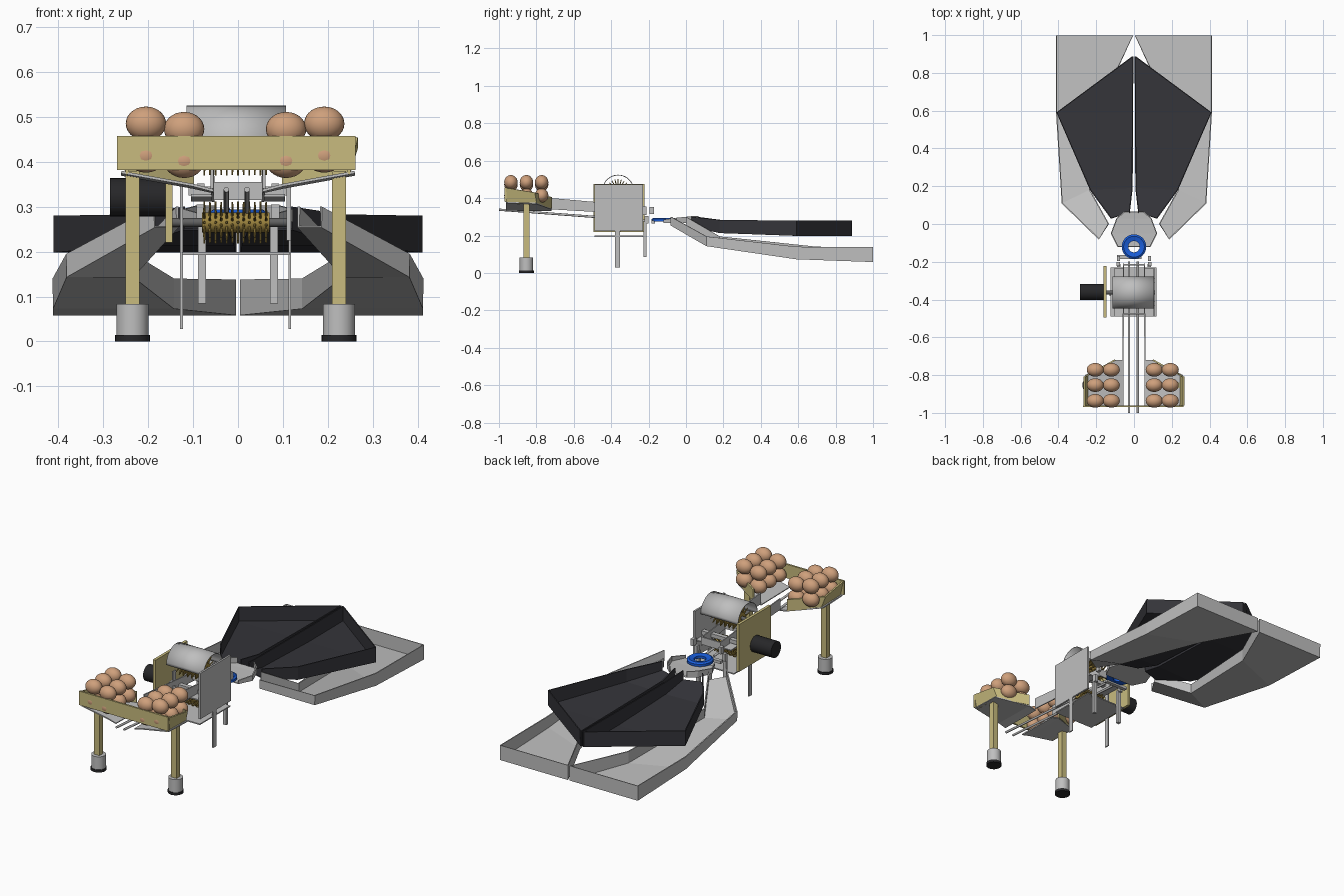
import bpy, bmesh, math
from mathutils import Vector, Matrix

cube = bpy.data.objects.get("Cube")
if cube:
    bpy.data.objects.remove(cube)


def material(name, r, g, b):
    m = bpy.data.materials.new(name)
    m.use_nodes = True
    m.diffuse_color = (r, g, b, 1)
    m.node_tree.nodes["Principled BSDF"].inputs["Base Color"].default_value = (r, g, b, 1)
    return m


STEEL = material("light steel", .52, .52, .52)
TRAY = material("charcoal", .035, .035, .042)
WOOD = material("pale wood", .58, .5, .21)
EGG = material("egg shell", .62, .35, .2)
BLUE = material("blue", .01, .11, .7)
BRASS = material("brass", .35, .24, .05)
BLACK = material("black", .02, .02, .022)
IRON = material("dark iron", .12, .12, .12)


def finish(name, bm, mat, smooth=False):
    bmesh.ops.recalc_face_normals(bm, faces=bm.faces)
    me = bpy.data.meshes.new(name)
    bm.to_mesh(me)
    bm.free()
    me.materials.append(mat)
    ob = bpy.data.objects.new(name, me)
    bpy.context.collection.objects.link(ob)
    if smooth:
        bpy.context.view_layer.objects.active = ob
        ob.select_set(True)
        bpy.ops.object.shade_smooth_by_angle(angle=math.radians(40))
        ob.select_set(False)
    return ob


def box(name, x, y, z, mat):
    """Box from three (low, high) ranges."""
    bm = bmesh.new()
    size = [b - a for a, b in (x, y, z)]
    mid = [(a + b) / 2 for a, b in (x, y, z)]
    bmesh.ops.create_cube(bm, size=1, matrix=Matrix.Translation(mid) @ Matrix.Diagonal((*size, 1)))
    return finish(name, bm, mat)


def add_cone(bm, a, b, r1, r2, sides):
    a, b = Vector(a), Vector(b)
    turn = (b - a).to_track_quat('Z', 'Y').to_matrix().to_4x4()
    bmesh.ops.create_cone(bm, cap_ends=True, segments=sides, radius1=r1, radius2=r2,
                          depth=(b - a).length, matrix=Matrix.Translation((a + b) / 2) @ turn)


def rod(name, a, b, r, mat, sides=24):
    bm = bmesh.new()
    add_cone(bm, a, b, r, r, sides)
    return finish(name, bm, mat, True)


def panels(name, quads, mat, thick=.006):
    """Sheet part made of joined quads."""
    bm = bmesh.new()
    for q in quads:
        bm.faces.new([bm.verts.new(p) for p in q])
    bmesh.ops.remove_doubles(bm, verts=bm.verts, dist=.0005)
    ob = finish(name, bm, mat)
    mod = ob.modifiers.new("sheet", 'SOLIDIFY')
    mod.thickness = thick
    mod.offset = 0
    return ob


def trough(name, sections, side, mat, end_wall=True):
    """Open channel; each section is inner x,y, outer x,y, floor z, rim z."""
    quads = []
    for s, t in zip(sections, sections[1:]):
        pt = lambda q, i, z: (q[i] * side, q[i + 1], q[z])
        quads.append([pt(s, 0, 4), pt(s, 2, 4), pt(t, 2, 4), pt(t, 0, 4)])
        for i in (0, 2):
            quads.append([pt(s, i, 4), pt(t, i, 4), pt(t, i, 5), pt(s, i, 5)])
    if end_wall:
        quads.append([pt(t, 0, 4), pt(t, 2, 4), pt(t, 2, 5), pt(t, 0, 5)])
    return panels(name, quads, mat)


# Collecting trays, mirrored left and right
LOWER = [(.135, .0, .185, -.08, .255, .3), (.235, .18, .38, .11, .145, .195),
         (.145, .7, .41, .59, .075, .14), (.007, .997, .41, .997, .06, .138)]
UPPER = [(.025, .06, .12, .03, .25, .3), (.01, .19, .23, .18, .215, .283),
         (.008, .59, .408, .59, .2, .28), (.006, .887, .01, .884, .2, .28)]
for label, s in (("left", 1), ("right", -1)):
    trough(label + "_lower_tray", LOWER, s, STEEL)
    trough(label + "_upper_tray", UPPER, s, TRAY, False)

# Distributor funnel and blue ring
FUNNEL = [(-.085, -.12, .085, -.12, .268, .285), (-.12, -.05, .12, -.05, .268, .295),
          (-.09, .03, .09, .03, .27, .303), (-.05, .065, .05, .065, .272, .303)]
trough("funnel", FUNNEL, 1, STEEL, False)
bm = bmesh.new()
profile = [(.03, .274), (.065, .274), (.065, .287), (.055, .294), (.03, .288)]
N = 32
rings = [[bm.verts.new((r * math.cos(k * math.tau / N), -.12 + r * math.sin(k * math.tau / N), z))
          for k in range(N)] for r, z in profile]
for a, b in zip(rings, rings[1:] + rings[:1]):
    for k in range(N):
        bm.faces.new((a[k], a[(k + 1) % N], b[(k + 1) % N], b[k]))
finish("sorting_ring", bm, BLUE, True)
box("ring_bar", (-.09, .04), (-.185, -.165), (.265, .28), STEEL)
for s in (1, -1):
    box("ring_leg", (s * .08 - .009, s * .08 + .009), (-.228, -.212), (.085, .275), STEEL)
    box("ring_guide", (s * .083 - .009, s * .083 + .009), (-.222, -.2), (.265, .305), STEEL)
    box("small_stop", (s * .083 - .008, s * .083 + .008), (-.195, -.17), (.315, .352), STEEL)

# Machine frame
box("side_plate", (.108, .118), (-.49, -.23), (.225, .472), STEEL)
box("motor_plate", (-.161, -.146), (-.495, -.222), (.22, .475), WOOD)
box("base_plate", (-.125, .115), (-.49, -.23), (.193, .199), STEEL)
for x in (-.126, .115):
    box("frame_leg", (x - .003, x + .003), (-.38, -.353), (.028, .375 if x < 0 else .225), STEEL)
rod("motor", (-.285, -.36, .321), (-.16, -.36, .321), .043, BLACK)

# Half-round drum cover
bm = bmesh.new()
R, STEPS = .085, 20
ends = [[bm.verts.new((x, -.363 + R * math.cos(k * math.pi / STEPS), .44 + R * math.sin(k * math.pi / STEPS)))
         for k in range(STEPS + 1)] for x in (-.115, .107)]
for k in range(STEPS):
    bm.faces.new((ends[0][k], ends[0][k + 1], ends[1][k + 1], ends[1][k]))
cover = finish("drum_cover", bm, STEEL, True)
cover.modifiers.new("sheet", 'SOLIDIFY').thickness = .004


# Spiked drums with their shafts
def spiked_drum(name, z, core, tip):
    rod(name + "_shaft", (-.15, -.363, z), (.11, -.363, z), .01, IRON, 16)
    rod(name + "_core", (-.08, -.363, z), (.07, -.363, z), core, BRASS)
    bm = bmesh.new()
    for i in range(12):
        for k in range(12):
            a = (k + i % 2 / 2) * math.tau / 12
            d = Vector((0, math.cos(a), math.sin(a)))
            c = Vector((-.075 + i * .0125, -.363, z))
            add_cone(bm, c + d * core * .8, c + d * tip, .0035, .002, 6)
    finish(name + "_spikes", bm, BRASS)


spiked_drum("upper_drum", .435, .03, .066)
spiked_drum("lower_drum", .265, .022, .047)

# Feed chute and rails
for s in (1, -1):
    panels("chute_wall", [[(s * .058, -.72, .34), (s * .055, -.21, .31),
                           (s * .055, -.21, .355), (s * .058, -.72, .4)]], STEEL)
    panels("chute_flange", [[(s * .058, -.49, .325), (s * .058, -.235, .315),
                             (s * .105, -.235, .315), (s * .105, -.49, .325)]], STEEL)
    rod("feed_rail", (s * .023 - .003, -1, .338), (s * .023 - .003, -.2, .278), .006, STEEL, 12)
for y in (-.475, -.215):
    box("chute_cross", (-.055, .055), (y - .004, y + .004), (.315, .355), STEEL)
for y in (-.42, -.3):
    box("drum_support", (-.11, .108), (y - .012, y + .012), (.325, .345), STEEL)

# Egg hopper: front beam, sloping floors, leaning walls
box("hopper_beam", (-.27, .262), (-.97, -.96), (.382, .457), WOOD)
for label, s in (("left", 1), ("right", -1)):
    low = [(s * .245, -.962, .372), (s * .245, -.8, .368), (s * .1, -.72, .345)]
    high = [(s * .263, -.962, .455), (s * .263, -.81, .43), (s * .1, -.72, .405)]
    panels(label + "_hopper_wall",
           [[low[i], low[i + 1], high[i + 1], high[i]] for i in (0, 1)], WOOD, .008)
    panels(label + "_hopper_floor",
           [[(s * .26, -.962, .377), (s * .26, -.8, .372), (s * .1, -.72, .343), (s * .1, -.962, .348)],
            [(s * .1, -.962, .348), (s * .1, -.72, .343), (s * .055, -.72, .333), (s * .055, -.962, .336)]], STEEL)
    # Post and foot
    x = s * .23 - .005
    box(label + "_post", (x - .016, x + .016), (-.868, -.838), (.08, .38), WOOD)
    rod(label + "_foot", (x, -.853, .013), (x, -.853, .083), .036, STEEL)
    rod(label + "_foot_pad", (x, -.853, 0), (x, -.853, .014), .039, BLACK)

# Eggs in two layers
for x, drop in ((-.205, 0), (-.12, .012), (.107, .012), (.192, 0)):
    for y in (-.936, -.853, -.772):
        for z in (.414, .485):
            bm = bmesh.new()
            place = Matrix.Translation((x, y, z - drop)) @ Matrix.Diagonal((.045, .036, .038, 1))
            bmesh.ops.create_uvsphere(bm, u_segments=24, v_segments=14, radius=1, matrix=place)
            finish("egg", bm, EGG, True)
